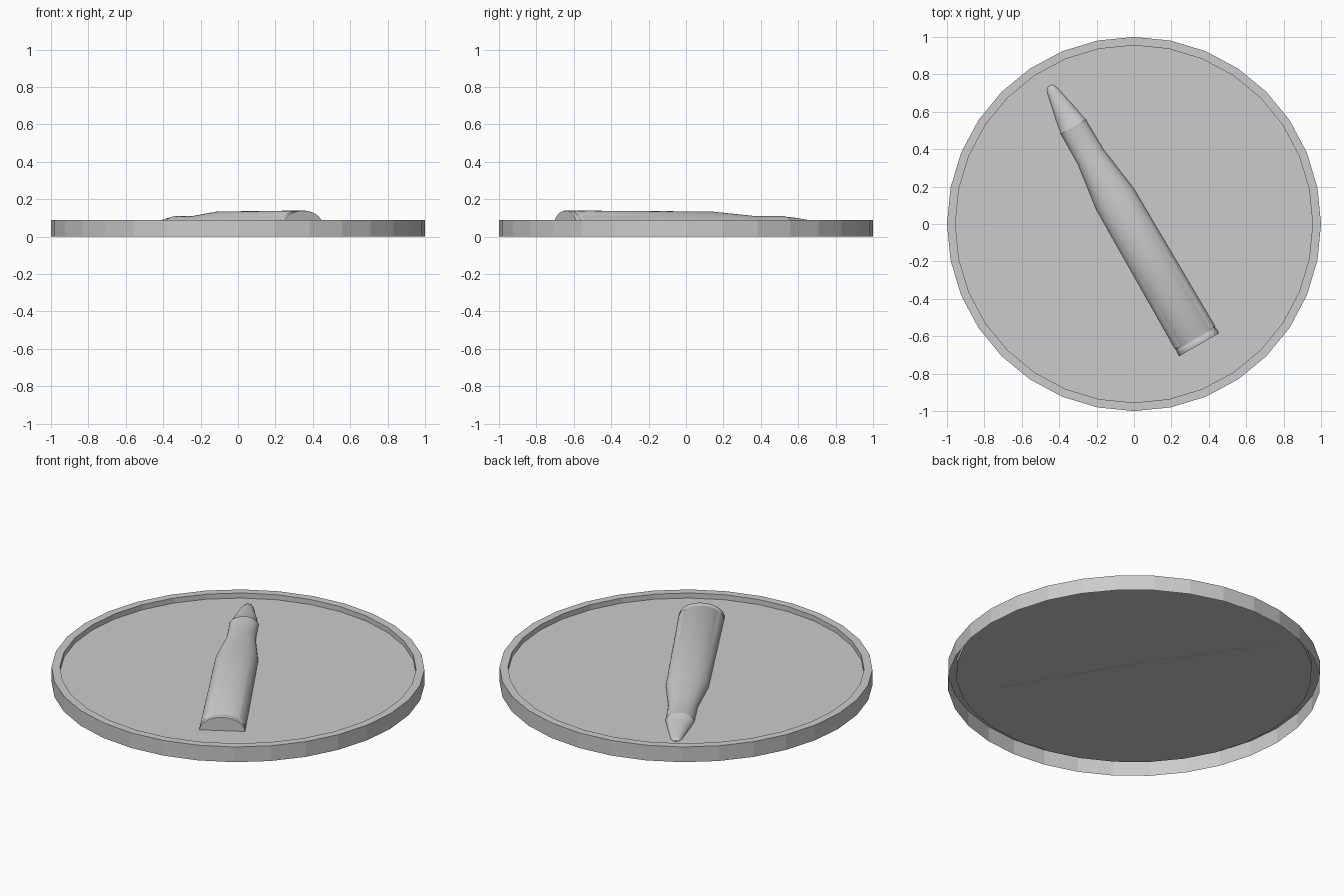
import bpy, bmesh, math
from mathutils import Matrix

if "Cube" in bpy.data.objects:
    bpy.data.objects.remove(bpy.data.objects["Cube"])

FLOOR = 0.06   # height of the recessed dish floor


def make_object(name, bm):
    mesh = bpy.data.meshes.new(name)
    bm.to_mesh(mesh)
    bm.free()
    obj = bpy.data.objects.new(name, mesh)
    bpy.context.collection.objects.link(obj)
    return obj


def sweep(bm, profile, ring_point, count, closed):
    """Skin one ring of vertices per profile point; returns the rings."""
    rings = [[bm.verts.new(ring_point(p, i)) for i in range(count)] for p in profile]
    for a, b in zip(rings, rings[1:]):
        for i in range(count if closed else count - 1):
            j = (i + 1) % count
            bm.faces.new((a[i], a[j], b[j], b[i]))
    return rings


# Tray: open underneath, thin outer wall, flat rim, shallow recessed floor
SIDES = 32
bm = bmesh.new()


def tray_point(p, i):
    a = 2 * math.pi * i / SIDES
    return (p[0] * math.cos(a), p[0] * math.sin(a), p[1])


rings = sweep(bm, [(1, 0), (1, 0.09), (0.955, 0.09), (0.955, FLOOR)],
              tray_point, SIDES, True)
bm.faces.new(rings[-1])
make_object("round_tray", bm)

# Cartridge relief: flattened half-round body lying on the floor
# profile = (distance from base, radius)
profile = [(0, 0.121), (0.004, 0.123), (0.026, 0.123), (0.03, 0.120),
           (0.04, 0.120), (0.044, 0.123), (0.90, 0.115), (1.16, 0.079),
           (1.335, 0.077), (1.345, 0.079), (1.352, 0.074), (1.42, 0.063),
           (1.495, 0.046), (1.565, 0.031), (1.588, 0.022), (1.598, 0.010)]
ARC = 33
bm = bmesh.new()


def relief_point(p, i):
    a = math.pi * i / (ARC - 1)
    return (p[1] * math.cos(a), p[0], 0.65 * p[1] * math.sin(a))


rings = sweep(bm, profile, relief_point, ARC, False)
bm.faces.new(rings[0])
bm.faces.new(rings[-1])
# flat underside
bm.faces.new([r[0] for r in rings] + [r[-1] for r in reversed(rings)])
bmesh.ops.recalc_face_normals(bm, faces=bm.faces)
bm.transform(Matrix.Translation((0.348, -0.645, FLOOR - 0.0005))
             @ Matrix.Rotation(math.radians(30), 4, 'Z'))
relief = make_object("cartridge_relief", bm)

bpy.context.view_layer.objects.active = relief
relief.select_set(True)
bpy.ops.object.shade_smooth_by_angle(angle=math.radians(30))
